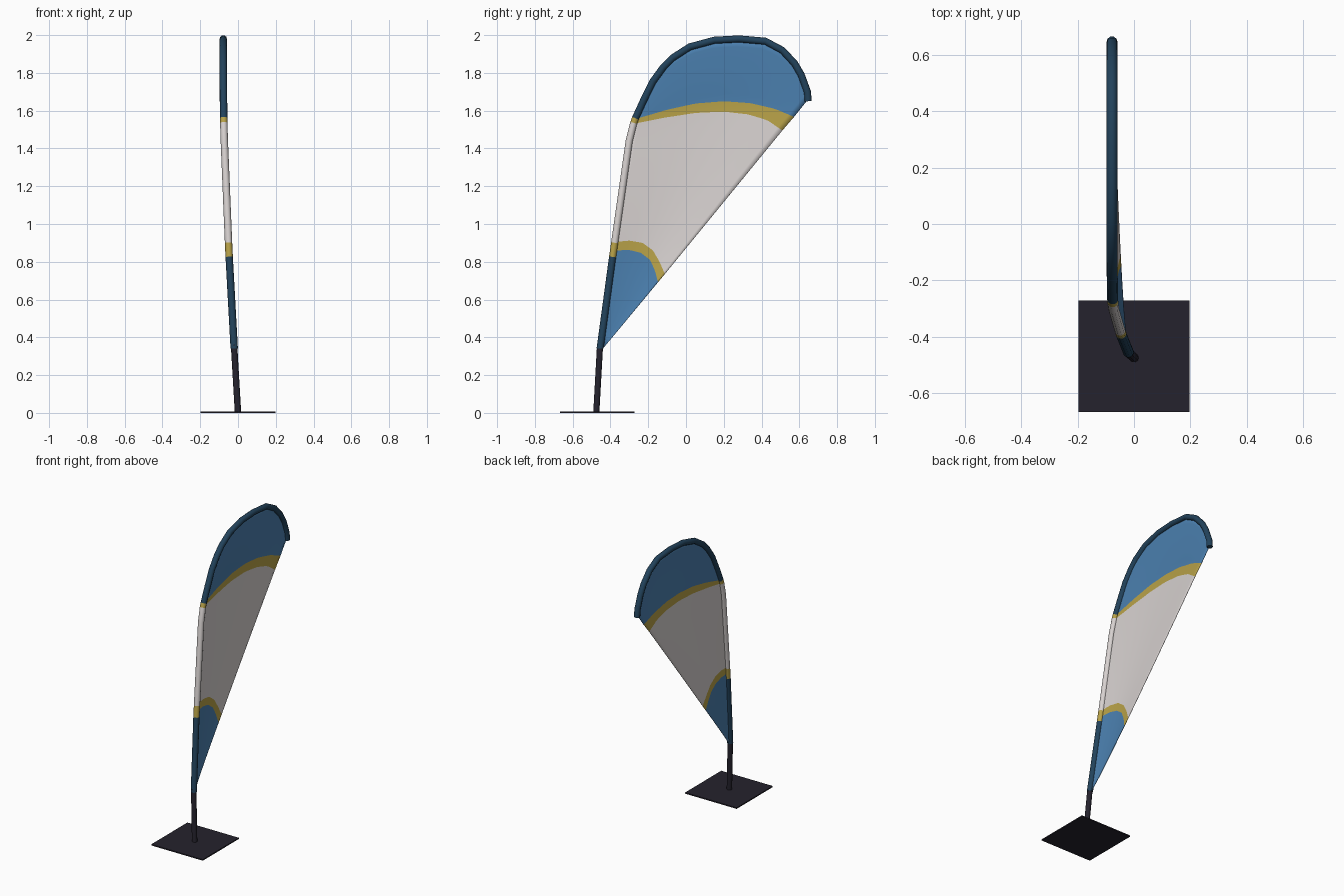
import bpy, bmesh, math
from mathutils import Vector

if "Cube" in bpy.data.objects:
    bpy.data.objects.remove(bpy.data.objects["Cube"])


def material(name, rgb):
    m = bpy.data.materials.new(name)
    m.diffuse_color = (*rgb, 1)
    m.use_nodes = True
    m.node_tree.nodes["Principled BSDF"].inputs["Base Color"].default_value = m.diffuse_color
    return m


BLACK = material("charcoal", (0.018, 0.016, 0.026))
NAVY = material("navy", (0.016, 0.055, 0.105))
BLUE = material("mid blue", (0.07, 0.215, 0.43))
GOLD = material("gold", (0.48, 0.36, 0.065))
WHITE = material("off white", (0.68, 0.64, 0.63))


def finish(bm, name, mats, angle=40):
    bmesh.ops.recalc_face_normals(bm, faces=bm.faces)
    me = bpy.data.meshes.new(name)
    bm.to_mesh(me)
    bm.free()
    ob = bpy.data.objects.new(name, me)
    bpy.context.collection.objects.link(ob)
    for m in mats:
        me.materials.append(m)
    bpy.ops.object.select_all(action='DESELECT')
    ob.select_set(True)
    bpy.context.view_layer.objects.active = ob
    bpy.ops.object.shade_smooth_by_angle(angle=math.radians(angle))
    return ob


def interp(pts, t):
    """Piecewise linear lookup of (key, value) pairs."""
    for (a, va), (b, vb) in zip(pts, pts[1:]):
        if t <= b:
            return va + (vb - va) * max(0, (t - a) / (b - a))
    return pts[-1][1]


def pole_x(z):
    return interp([(0, 0), (0.34, -0.02), (0.85, -0.048), (1.5, -0.075), (1.8, -0.078)], z)


def tube(name, path, r, mats, rule, sides=10):
    """Sweep a round section along a (y, z) path; rule picks the colour."""
    bm = bmesh.new()
    pts = [Vector((pole_x(z) if y < 0 else -0.078, y, z)) for y, z in path]
    rings = []
    for i, p in enumerate(pts):
        t = (pts[min(i + 1, len(pts) - 1)] - pts[max(i - 1, 0)]).normalized()
        if i == 0:
            t = Vector((0, 0, 1))
        n = t.cross(Vector((1, 0, 0))).normalized()
        b = n.cross(t)
        rings.append([bm.verts.new(p + r * (b * math.cos(a) + n * math.sin(a)))
                      for a in (math.tau * k / sides for k in range(sides))])
    for i, (lo, hi) in enumerate(zip(rings, rings[1:])):
        for k in range(sides):
            j = (k + 1) % sides
            f = bm.faces.new((lo[k], lo[j], hi[j], hi[k]))
            f.material_index = rule(i)
    bm.faces.new(rings[0]).material_index = rule(0)
    bm.faces.new(rings[-1]).material_index = rule(len(rings) - 2)
    return finish(bm, name, mats)


# Base plate
bm = bmesh.new()
bmesh.ops.create_cube(bm, size=1)
for v in bm.verts:
    v.co = Vector((v.co.x * 0.395, v.co.y * 0.395 - 0.47, (v.co.z + 0.5) * 0.008))
finish(bm, "base_plate", [BLACK])

# Bare lower pole
tube("pole", [(-0.475, 0.0), (-0.455, 0.36)], 0.017, [BLACK], lambda i: 0)

# Fabric sleeve wrapped round the bent pole, coloured by stretch
arch = [(-0.268, 1.56), (-0.222, 1.66), (-0.175, 1.755), (-0.12, 1.83), (-0.07, 1.88),
        (0.02, 1.938), (0.15, 1.973), (0.28, 1.98), (0.42, 1.968), (0.51, 1.92),
        (0.575, 1.85), (0.61, 1.79), (0.643, 1.70), (0.647, 1.65)]
sleeve = [(-0.455, 0.34), (-0.389, 0.825), (-0.378, 0.90), (-0.301, 1.44), (-0.277, 1.535)] + arch
tube("sleeve", sleeve, 0.0195, [NAVY, GOLD, WHITE],
     lambda i: {1: 1, 2: 2, 3: 2, 4: 1}.get(i, 0))

# Sail: curves across the flag from pole to free edge, one per colour boundary
rows = [
    [(-0.452, 0.34), (-0.44, 0.34)],
    [(-0.383, 0.86), (-0.3, 0.862), (-0.24, 0.848), (-0.19, 0.81), (-0.165, 0.755), (-0.148, 0.692)],
    [(-0.377, 0.905), (-0.3, 0.912), (-0.23, 0.9), (-0.175, 0.86), (-0.14, 0.8), (-0.112, 0.735)],
    [(-0.279, 1.53), (-0.12, 1.562), (0.05, 1.588), (0.2, 1.595), (0.33, 1.58), (0.43, 1.55), (0.51, 1.495)],
    [(-0.27, 1.555), (-0.1, 1.605), (0.05, 1.638), (0.2, 1.65), (0.34, 1.64), (0.47, 1.61), (0.572, 1.567)],
    arch[:-1] + [(0.64, 1.652)],
]
COLS = 28


def resample(row):
    d = [0]
    for a, b in zip(row, row[1:]):
        d.append(d[-1] + math.dist(a, b))
    ys = [(s, p[0]) for s, p in zip(d, row)]
    zs = [(s, p[1]) for s, p in zip(d, row)]
    return [(interp(ys, d[-1] * k / COLS), interp(zs, d[-1] * k / COLS)) for k in range(COLS + 1)]


rows = [resample(r) for r in rows]
steps = [8, 1, 10, 1, 8]
bm = bmesh.new()
grid, colours = [], []
for s, n in enumerate(steps):
    for i in range(n + (s == len(steps) - 1)):
        t = i / n
        line = [(a[0] + (b[0] - a[0]) * t, a[1] + (b[1] - a[1]) * t)
                for a, b in zip(rows[s], rows[s + 1])]
        x0 = pole_x(line[0][1])
        e = min(1, max(0, (line[-1][1] - 0.34) / 1.31))
        x1 = -0.02 - 0.058 * e ** 0.6
        flat = 1 - t if s == 4 else 1          # billow dies out at the arch
        verts = []
        for k, (y, z) in enumerate(line):
            u = k / COLS
            x = x0 + (x1 - x0) * u - 0.014 * math.sin(math.pi * u) * flat * min(1, e * 4)
            if s == 4:
                x += (-0.078 - x) * t
            verts.append(bm.verts.new((x, y, z)))
        grid.append(verts)
        colours.append([0, 1, 2, 1, 0][s])
for lo, hi, c in zip(grid, grid[1:], colours):
    for k in range(COLS):
        bm.faces.new((lo[k], lo[k + 1], hi[k + 1], hi[k])).material_index = c
sail = finish(bm, "sail", [BLUE, GOLD, WHITE])
solid = sail.modifiers.new("cloth_thickness", 'SOLIDIFY')
solid.thickness = 0.003
solid.offset = 0
